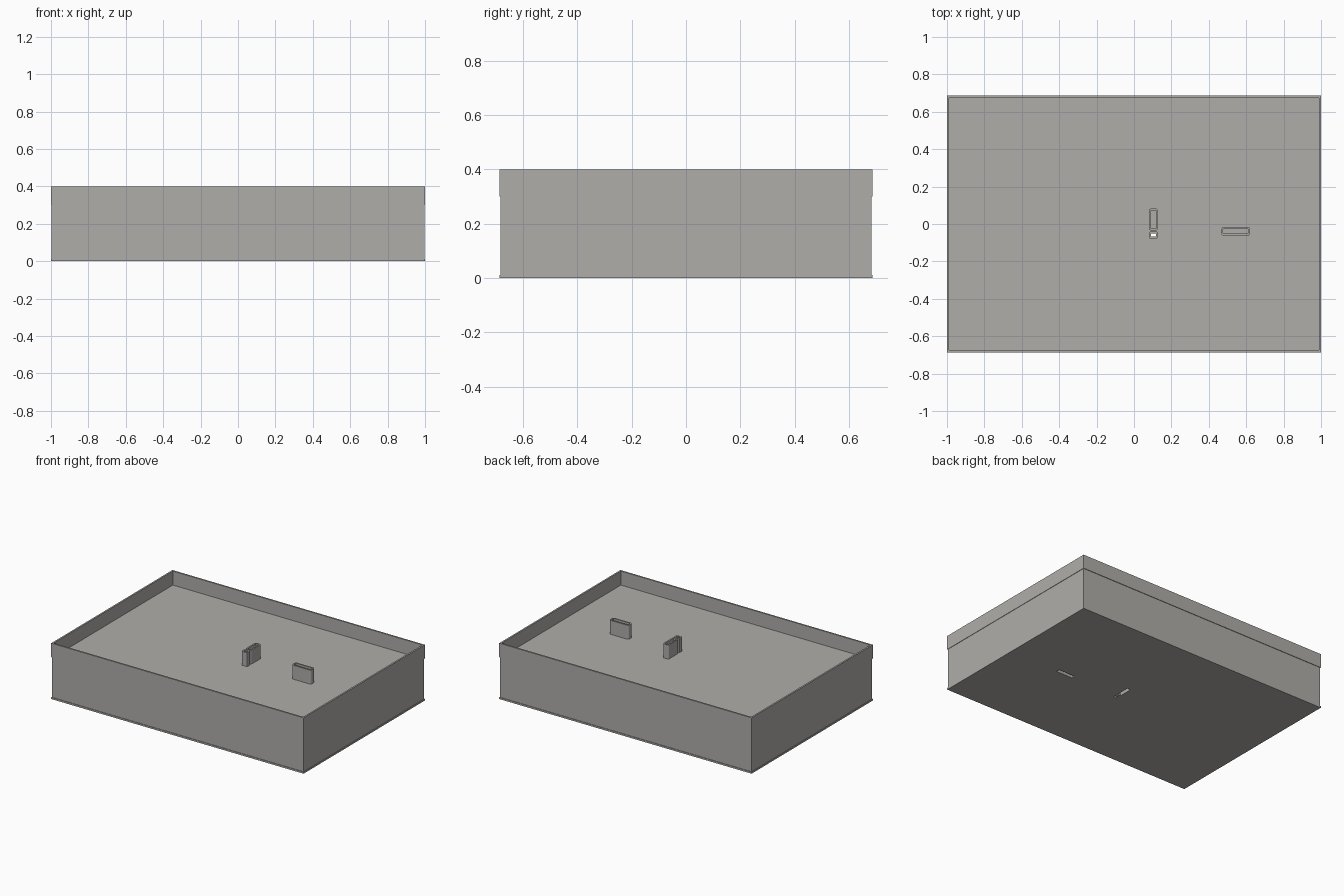
import bpy
import bmesh
from math import cos, sin, pi

if "Cube" in bpy.data.objects:
    bpy.data.objects.remove(bpy.data.objects["Cube"])

grey = bpy.data.materials.new("warm grey")
grey.use_nodes = True
colour = (0.43, 0.42, 0.40, 1)
grey.diffuse_color = colour
grey.node_tree.nodes["Principled BSDF"].inputs["Base Color"].default_value = colour

FLOOR, TOP = 0.30, 0.40


def outline(cx, cy, hx, hy, r):
    """Rectangle outline, with rounded corners when r is not zero."""
    pts = []
    for q, (sx, sy) in enumerate([(1, 1), (-1, 1), (-1, -1), (1, -1)]):
        x, y = cx + sx * (hx - r), cy + sy * (hy - r)
        steps = 4 if r else 0
        for i in range(steps + 1):
            a = (q + (i / steps if steps else 0)) * pi / 2
            pts.append((x + r * cos(a), y + r * sin(a)))
    return pts


def stack(name, rings, cap_ends=True):
    """Skin a sequence of (outline, height) rings."""
    bm = bmesh.new()
    loops = [[bm.verts.new((x, y, z)) for x, y in pts] for pts, z in rings]
    for a, b in zip(loops, loops[1:]):
        n = len(a)
        for i in range(n):
            j = (i + 1) % n
            bm.faces.new((a[i], a[j], b[j], b[i]))
    if cap_ends:
        bm.faces.new(loops[0][::-1])
        bm.faces.new(loops[-1])
    mesh = bpy.data.meshes.new(name)
    bm.to_mesh(mesh)
    bm.free()
    mesh.materials.append(grey)
    obj = bpy.data.objects.new(name, mesh)
    bpy.context.collection.objects.link(obj)
    return obj


# Tray: base plate, slightly recessed wall, overhanging rim and sunken floor
outer = outline(0, 0, 1, 0.686, 0)
wall = outline(0, 0, 0.997, 0.682, 0)
inner = outline(0, 0, 0.988, 0.674, 0)
tray = stack("tray", [(outer, 0), (outer, 0.012), (wall, 0.012), (wall, FLOOR),
                      (outer, FLOOR), (outer, TOP), (inner, TOP), (inner, FLOOR)])

# Slotted collars on the floor: centre, half size, corner radius, open right through
collars = {
    "long_slot_collar": (0.544, -0.039, 0.077, 0.023, 0.014, False),
    "cross_slot_collar": (0.104, 0.024, 0.023, 0.059, 0.012, False),
    "small_hole_collar": (0.104, -0.059, 0.023, 0.018, 0.006, True),
}
rim = 0.010
for name, (cx, cy, hx, hy, r, through) in collars.items():
    outside = outline(cx, cy, hx, hy, r)
    hole = outline(cx, cy, hx - rim, hy - rim, r / 3)
    stack(name, [(outside, FLOOR), (outside, TOP), (hole, TOP), (hole, FLOOR)], False)

    # Matching slot cut up through the underside of the tray
    cutter = stack("slot_cutter", [(hole, -0.1), (hole, TOP if through else FLOOR - 0.01)])
    cutter.hide_render = True
    cut = tray.modifiers.new("slot", "BOOLEAN")
    cut.operation = "DIFFERENCE"
    cut.solver = "EXACT"
    cut.object = cutter
    bpy.context.view_layer.objects.active = tray
    bpy.ops.object.modifier_apply(modifier=cut.name)
    bpy.data.objects.remove(cutter)
